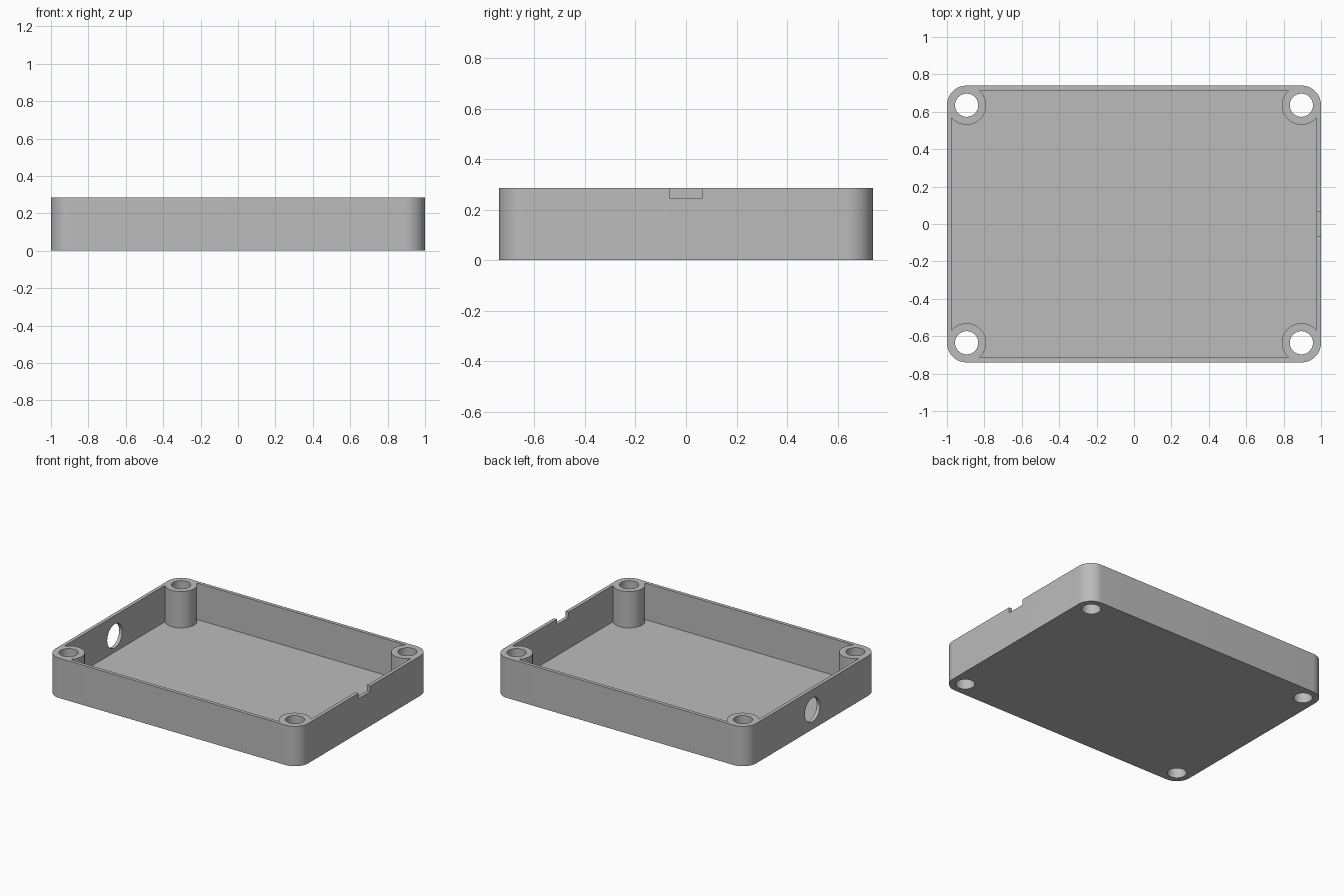
import bpy, bmesh, math
from mathutils import Matrix

if "Cube" in bpy.data.objects:
    bpy.data.objects.remove(bpy.data.objects["Cube"], do_unlink=True)

HX, HY, H = 1.0, 0.74, 0.285      # half length, half width, height
WALL, R, HOLE_R = 0.025, 0.105, 0.062
SEG = 64

grey = bpy.data.materials.new("plain grey")
grey.use_nodes = True
colour = (0.5, 0.5, 0.5, 1)
grey.diffuse_color = colour
grey.node_tree.nodes["Principled BSDF"].inputs["Base Color"].default_value = colour


def add_object(name, bm, helper=False):
    mesh = bpy.data.meshes.new(name)
    bmesh.ops.recalc_face_normals(bm, faces=bm.faces)
    bm.to_mesh(mesh)
    bm.free()
    mesh.materials.append(grey)
    obj = bpy.data.objects.new(name, mesh)
    bpy.context.collection.objects.link(obj)
    obj.hide_render = helper
    return obj


def box(name, x, y, z, helper=False):
    """Box from (low, high) ranges."""
    bm = bmesh.new()
    size = [b - a for a, b in (x, y, z)]
    mid = [(a + b) / 2 for a, b in (x, y, z)]
    bmesh.ops.create_cube(bm, size=1, matrix=Matrix.Translation(mid) @ Matrix.Diagonal((*size, 1)))
    return add_object(name, bm, helper)


def cylinders(name, centres, radius, depth, turn=Matrix(), helper=False):
    bm = bmesh.new()
    for c in centres:
        bmesh.ops.create_cone(bm, cap_ends=True, segments=SEG, radius1=radius, radius2=radius,
                              depth=depth, matrix=Matrix.Translation(c) @ turn)
    return add_object(name, bm, helper)


def boolean(obj, other, operation):
    bpy.ops.object.select_all(action="DESELECT")
    bpy.context.view_layer.objects.active = obj
    obj.select_set(True)
    mod = obj.modifiers.new(operation.lower(), "BOOLEAN")
    mod.object, mod.operation, mod.solver = other, operation, "EXACT"
    bpy.ops.object.modifier_apply(modifier=mod.name)
    bpy.data.objects.remove(other, do_unlink=True)


# Tray body: a block with rounded upright corners
tray = box("tray", (-HX, HX), (-HY, HY), (0, H))
bm = bmesh.new()
bm.from_mesh(tray.data)
upright = [e for e in bm.edges if abs(e.verts[0].co.z - e.verts[1].co.z) > H / 2]
bmesh.ops.bevel(bm, geom=upright, offset=R, segments=SEG // 4, profile=0.5, affect="EDGES")
bm.to_mesh(tray.data)
bm.free()

corners = [(sx * (HX - R), sy * (HY - R), H / 2) for sx in (-1, 1) for sy in (-1, 1)]

# Inner space, shaped around the four corner posts
space = box("inner_space", (WALL - HX, HX - WALL), (WALL - HY, HY - WALL), (WALL, H + 0.1), True)
boolean(space, cylinders("posts", corners, R - 0.0005, 1, helper=True), "DIFFERENCE")

# Drop the leftover slivers outside the posts
bm = bmesh.new()
bm.from_mesh(space.data)
outer = [v for v in bm.verts if abs(v.co.x) > HX - R and abs(v.co.y) > HY - R]
bmesh.ops.delete(bm, geom=outer, context="VERTS")
bm.to_mesh(space.data)
bm.free()
boolean(tray, space, "DIFFERENCE")

# Screw holes through the posts
boolean(tray, cylinders("screw_holes", corners, HOLE_R, 1, helper=True), "DIFFERENCE")

# Notch in one end wall, round opening in the other
boolean(tray, box("notch", (HX - 0.04, HX + 0.1), (-0.066, 0.066), (0.245, H + 0.1), True), "DIFFERENCE")
boolean(tray, cylinders("cable_opening", [(-HX, 0, 0.14)], 0.085, 0.1,
                        Matrix.Rotation(math.pi / 2, 4, "Y"), True), "DIFFERENCE")

bpy.ops.object.select_all(action="DESELECT")
bpy.context.view_layer.objects.active = tray
tray.select_set(True)
bpy.ops.object.shade_smooth_by_angle(angle=math.radians(30))
